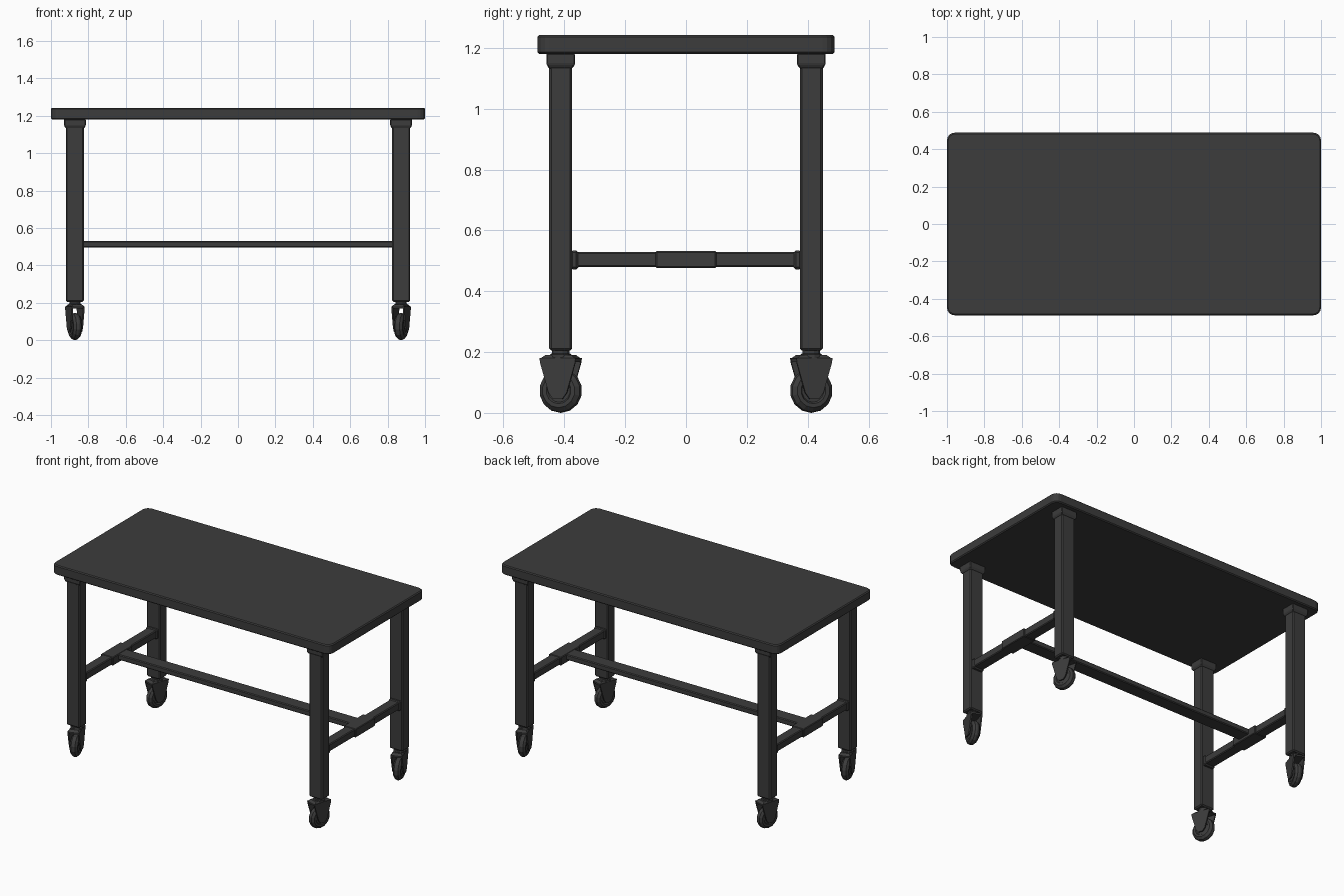
import bpy, bmesh
from math import radians, sin, cos, pi
from mathutils import Matrix

if "Cube" in bpy.data.objects:
    bpy.data.objects.remove(bpy.data.objects["Cube"])

dark = bpy.data.materials.new("dark_grey")
dark.diffuse_color = (0.045, 0.045, 0.045, 1)
dark.use_nodes = True
dark.node_tree.nodes["Principled BSDF"].inputs["Base Color"].default_value = dark.diffuse_color


def finish(name, bm, bevel=0.0, segments=1, matrix=None):
    bmesh.ops.recalc_face_normals(bm, faces=bm.faces)
    me = bpy.data.meshes.new(name)
    bm.to_mesh(me)
    bm.free()
    ob = bpy.data.objects.new(name, me)
    bpy.context.collection.objects.link(ob)
    me.materials.append(dark)
    if matrix:
        ob.matrix_world = matrix
    if bevel:
        mod = ob.modifiers.new("bevel", 'BEVEL')
        mod.width, mod.segments = bevel, segments
        mod.limit_method, mod.angle_limit = 'ANGLE', radians(30)
    return ob


def box(name, x, y, z, bevel=0.005, matrix=None):
    """Box given by (min, max) on each axis."""
    bm = bmesh.new()
    bmesh.ops.create_cube(bm, size=1)
    for v in bm.verts:
        for i, (a, b) in enumerate((x, y, z)):
            v.co[i] = (a + b) / 2 + v.co[i] * (b - a)
    return finish(name, bm, bevel, 1, matrix)


def loft(name, rings, matrix=None, bevel=0.0, closed=False):
    """Join rings of points; cap both ends, or join last ring to first."""
    bm = bmesh.new()
    vs = [[bm.verts.new(p) for p in r] for r in rings]
    n = len(rings[0])
    pairs = list(zip(vs, vs[1:])) + ([(vs[-1], vs[0])] if closed else [])
    for a, b in pairs:
        for i in range(n):
            j = (i + 1) % n
            bm.faces.new((a[i], a[j], b[j], b[i]))
    if not closed:
        bm.faces.new(vs[0])
        bm.faces.new(vs[-1])
    return finish(name, bm, bevel, 1, matrix)


def rect(hx, hy, z):
    return [(-hx, -hy, z), (hx, -hy, z), (hx, hy, z), (-hx, hy, z)]


# Table top with rounded corners
outline = []
R = 0.04
for k, (sx, sy) in enumerate(((1, 1), (-1, 1), (-1, -1), (1, -1))):
    for i in range(5):
        a = pi / 2 * (k + i / 4)
        outline.append((sx * (1 - R) + R * cos(a), sy * (0.488 - R) + R * sin(a)))
e = 0.006
levels = ((1.18, e), (1.18 + e, 0), (1.242 - e, 0), (1.242, e))
loft("table_top", [[(x * (1 - d), y * (1 - 2 * d), z) for x, y in outline]
                   for z, d in levels])

LX, LY = 0.872, 0.412


def caster(label, m):
    # Swivel neck between leg and fork
    loft("caster_neck_" + label,
         [[(r * cos(i * pi / 6), r * sin(i * pi / 6), z) for i in range(12)]
          for z, r in ((0.175, 0.036), (0.192, 0.036), (0.196, 0.03), (0.208, 0.03))], m)
    # Fork crown with sloping shoulders
    loft("fork_crown_" + label,
         [rect(0.036, 0.06, 0.168), rect(0.036, 0.06, 0.178), rect(0.026, 0.045, 0.19)], m)
    # Fork cheeks, wide at the top and rounded round the axle
    side = [(-0.062, 0.18), (-0.06, 0.165), (-0.031, 0.066), (-0.016, 0.046),
            (0.016, 0.046), (0.031, 0.066), (0.06, 0.165), (0.062, 0.18)]
    for s in (-1, 1):
        loft("fork_cheek_" + label,
             [[(s * x, y, z) for y, z in side] for x in (0.028, 0.036)], m)
    # Wheel: turned profile (axial x, radius)
    prof = [(-0.018, 0.012), (-0.018, 0.038), (-0.024, 0.043), (-0.024, 0.056),
            (-0.012, 0.07), (0, 0.073), (0.012, 0.07), (0.024, 0.056),
            (0.024, 0.043), (0.018, 0.038), (0.018, 0.012)]
    loft("wheel_" + label,
         [[(x, r * sin(i * pi / 7), 0.073 - r * cos(i * pi / 7)) for i in range(14)]
          for x, r in prof], m)
    # Axle
    loft("axle_" + label,
         [[(x, 0.01 * sin(i * pi / 4), 0.073 + 0.01 * cos(i * pi / 4)) for i in range(8)]
          for x in (-0.034, 0.034)], m)


# Legs, collars under the top, and casters
for sx, side_name in ((-1, "left"), (1, "right")):
    for sy, end_name in ((-1, "front"), (1, "back")):
        label = end_name + "_" + side_name
        cx, cy = sx * LX, sy * LY
        at = Matrix.Translation((cx, cy, 0))
        box("leg_" + label, (cx - 0.048, cx + 0.048), (cy - 0.038, cy + 0.038),
            (0.205, 1.17), 0.007)
        loft("leg_collar_" + label,
             [rect(0.049, 0.039, 1.132), rect(0.058, 0.047, 1.147), rect(0.058, 0.047, 1.182)],
             at, 0.004)
        caster(label, at @ Matrix.Rotation(sx * sy * radians(17), 4, 'Z'))
        # Socket where the side rail meets the leg
        box("rail_socket_" + label, (cx - 0.04, cx + 0.04),
            tuple(sorted((sy * 0.354, sy * 0.38))), (0.472, 0.534), 0.007)
    # Side rail and its middle sleeve
    c = sx * LX
    box("side_rail_" + side_name, (c - 0.034, c + 0.034), (-0.375, 0.375), (0.48, 0.529))
    box("rail_sleeve_" + side_name, (c - 0.044, c + 0.044), (-0.1, 0.1), (0.477, 0.532), 0.004)

# Long stretcher joining both sides
box("long_stretcher", (-LX, LX), (-0.045, 0.045), (0.495, 0.53))
